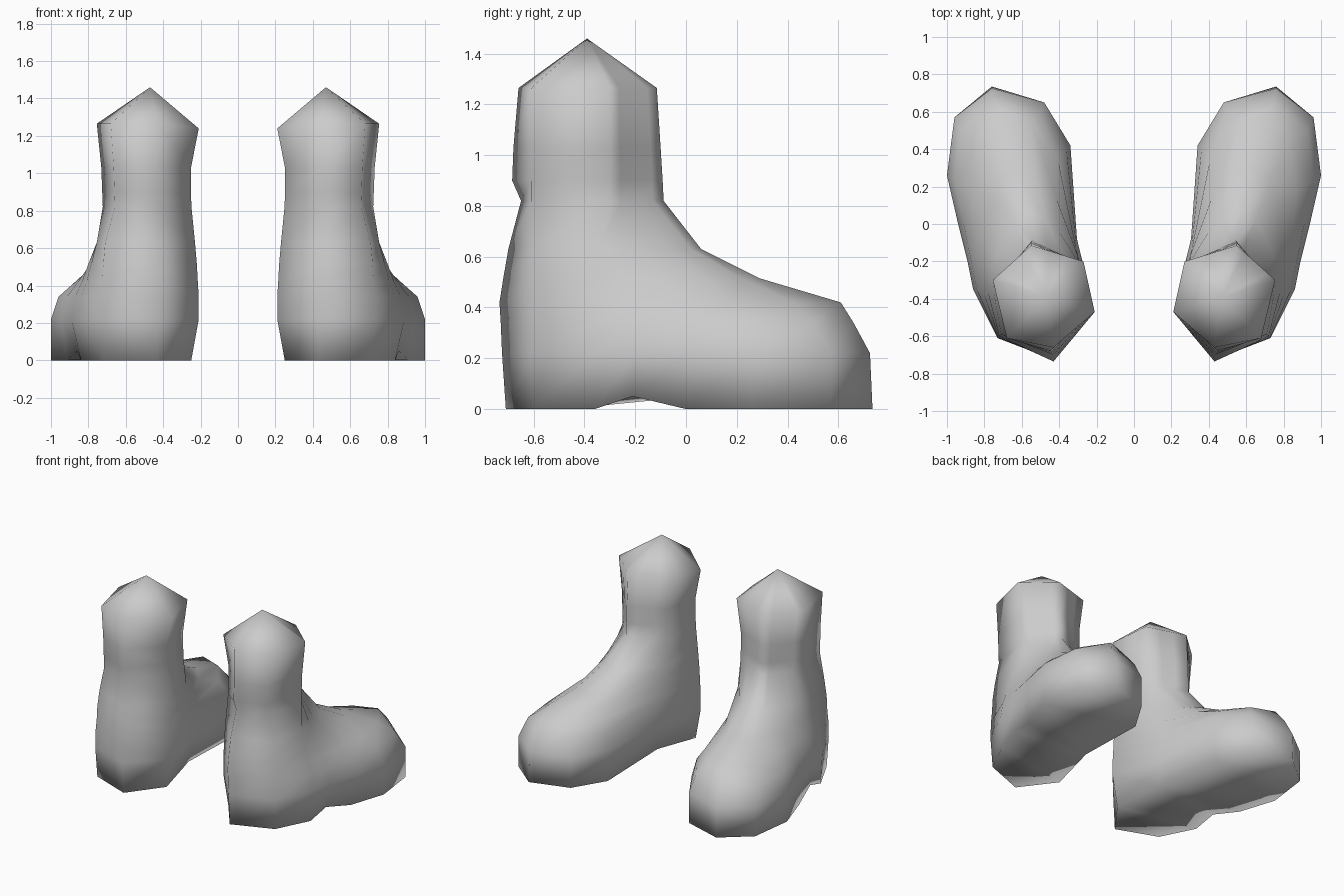
import bpy, bmesh
from mathutils import Vector

if "Cube" in bpy.data.objects:
    bpy.data.objects.remove(bpy.data.objects["Cube"])

grey = bpy.data.materials.new("light_grey")
grey.diffuse_color = (0.6, 0.6, 0.6, 1)
grey.use_nodes = True
grey.node_tree.nodes["Principled BSDF"].inputs["Base Color"].default_value = grey.diffuse_color

# Foot outlines by height: heel, outer heel, four outer side, outer toe, toe, inner toe, inner side, inner heel
foot = [
    (.22, [(.43, -.725), (.73, -.61), (.86, -.35), (.89, -.20), (.945, .02), (1.0, .26),
           (.96, .57), (.76, .725), (.48, .65), (.34, .42), (.305, -.08), (.21, -.47)]),
    (.34, [(.43, -.73), (.73, -.605), (.84, -.35), (.87, -.20), (.915, .02), (.96, .23),
           (.93, .50), (.75, .66), (.50, .60), (.36, .39), (.305, -.08), (.21, -.47)]),
    (.42, [(.43, -.735), (.725, -.60), (.81, -.35), (.835, -.20), (.855, .0), (.87, .18),
           (.83, .43), (.71, .61), (.55, .55), (.41, .36), (.31, -.10), (.215, -.47)]),
    (.515, [(.43, -.72), (.72, -.60), (.785, -.35), (.80, -.22), (.79, -.07), (.765, .08),
            (.72, .22), (.64, .29), (.53, .27), (.42, .15), (.31, -.13), (.22, -.47)]),
    (.63, [(.43, -.70), (.71, -.59), (.755, -.34), (.755, -.24), (.735, -.15), (.70, -.07),
           (.65, .02), (.57, .06), (.48, .03), (.40, -.04), (.30, -.17), (.23, -.47)]),
]
# Six-sided shaft: heel, outer heel, outer front, front, inner front, inner heel
shaft = [(.43, -.665), (.68, -.61), (.755, -.30), (.55, -.11), (.27, -.20), (.21, -.47)]
axis = Vector((.47, -.39))
apex = Vector((.47, -.39, 1.46))


def shaft_ring(z, scale_x, shift_x, heel_y, front_y):
    """Twelve-point ring on the six-sided shaft, with its front edges divided."""
    p = [Vector((axis.x + (x - axis.x) * scale_x + shift_x, y)) for x, y in shaft]
    p[0].y = heel_y
    p[3].y = front_y
    front = [p[2].lerp(p[3], k / 5) for k in range(5)]
    front += [p[3].lerp(p[4], k / 3) for k in range(3)]
    return [Vector((q.x, q.y, z)) for q in p[:2] + front + p[4:]]


# Sole edge: follows the lowest outline, raised at the arch
sole = [Vector((x, y, 0)) for x, y in foot[0][1]]
for i, offset in {0: (0, .015, 0), 1: (-.01, .01, 0), 2: (-.02, -.01, 0), 3: (-.03, -.01, .05),
                  4: (-.03, -.02, 0), 7: (0, .01, 0), 10: (.01, -.04, .035),
                  11: (.04, 0, 0)}.items():
    sole[i] += Vector(offset)

rings = [sole]
rings += [[Vector((x, y, z)) for x, y in pts] for z, pts in foot]
rings += [shaft_ring(.82, .87, .005, -.65, -.088),
          shaft_ring(.90, .87, .008, -.685, -.092),
          shaft_ring(1.03, .88, .01, -.68, -.10),
          shaft_ring(1.265, 1, 0, -.66, -.115)]
rings[-1][-1].z = 1.24

# Loft the boot
bm = bmesh.new()
loops = [[bm.verts.new(p) for p in r] for r in rings]
n = len(loops[0])
for a, b in zip(loops, loops[1:]):
    for i in range(n):
        j = (i + 1) % n
        bm.faces.new((a[i], a[j], b[j], b[i]))
# Pointed cap
tip = bm.verts.new(apex)
for i in range(n):
    bm.faces.new((loops[-1][i], loops[-1][(i + 1) % n], tip))
# Closed sole, facing down
for f in ((0, 1, 11), (1, 2, 11), (2, 3, 10, 11), (3, 4, 10),
          (4, 5, 9, 10), (5, 6, 8, 9), (6, 7, 8)):
    bm.faces.new([loops[0][i] for i in reversed(f)])
for f in bm.faces:
    f.smooth = True

mesh = bpy.data.meshes.new("boots")
bm.to_mesh(mesh)
bm.free()
mesh.materials.append(grey)
boots = bpy.data.objects.new("boots", mesh)
bpy.context.collection.objects.link(boots)

# Matching boot on the other side
mirror = boots.modifiers.new("mirror", "MIRROR")
mirror.use_axis[0] = True
